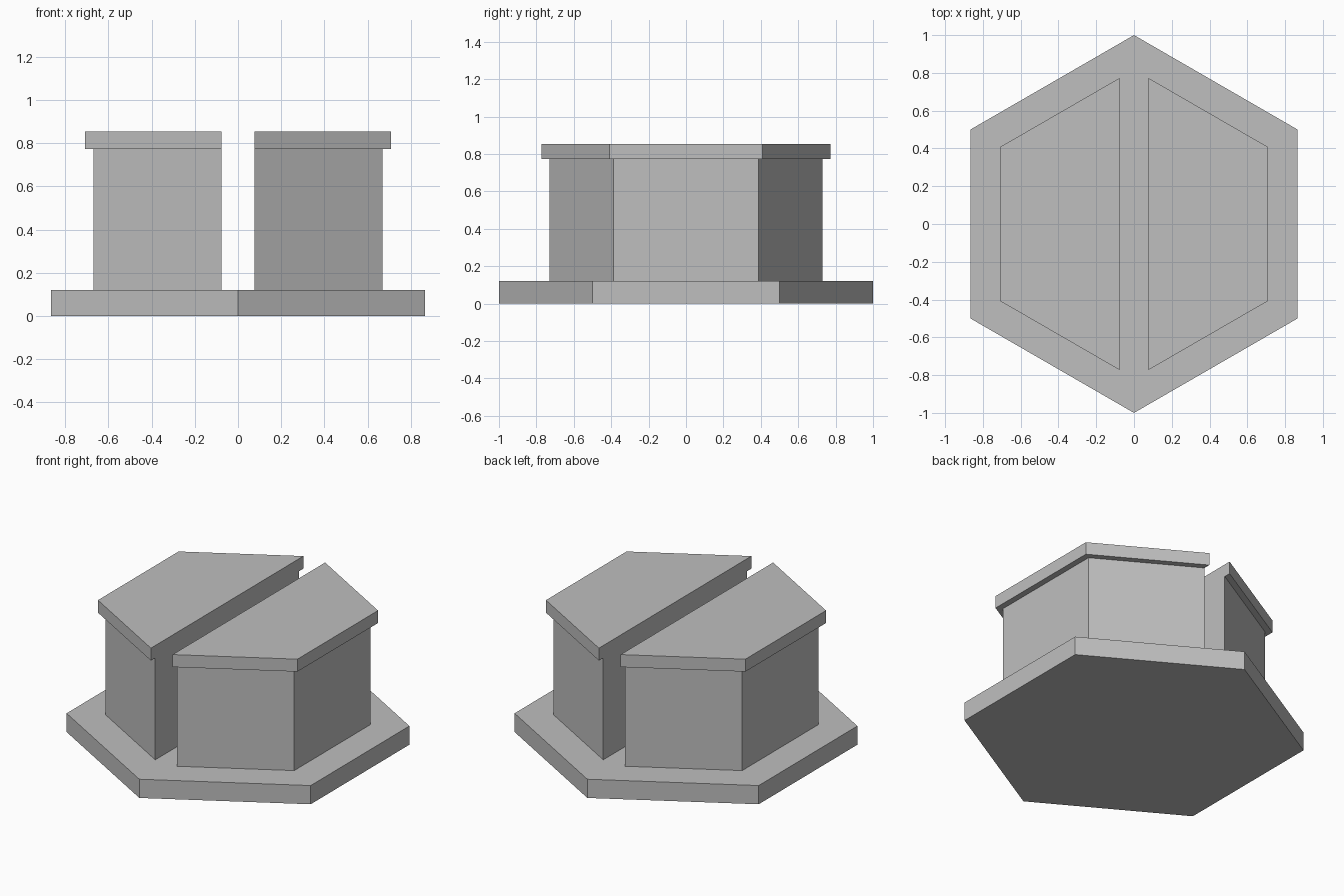
import bpy, bmesh, math
from mathutils import Vector

cube = bpy.data.objects.get("Cube")
if cube:
    bpy.data.objects.remove(cube, do_unlink=True)

GAP = 0.077  # half width of the central slot

grey = bpy.data.materials.new("plain grey")
grey.use_nodes = True
colour = (0.52, 0.52, 0.52, 1)
grey.diffuse_color = colour
grey.node_tree.nodes["Principled BSDF"].inputs["Base Color"].default_value = colour


def hex_slab(name, radius, z0, z1, side=0):
    """Hexagonal prism pointing along y; side = +1 / -1 keeps only that half."""
    bm = bmesh.new()
    ring = []
    for i in range(6):
        a = math.radians(90 + 60 * i)
        ring.append(bm.verts.new((radius * math.cos(a), radius * math.sin(a), z0)))
    base = bm.faces.new(ring)
    top = bmesh.ops.extrude_face_region(bm, geom=[base])["geom"]
    bmesh.ops.translate(bm, vec=(0, 0, z1 - z0),
                        verts=[v for v in top if isinstance(v, bmesh.types.BMVert)])
    if side:
        geom = bm.verts[:] + bm.edges[:] + bm.faces[:]
        cut = bmesh.ops.bisect_plane(bm, geom=geom, plane_co=(side * GAP, 0, 0),
                                     plane_no=Vector((-side, 0, 0)), clear_outer=True)
        edges = [e for e in cut["geom_cut"] if isinstance(e, bmesh.types.BMEdge)]
        bmesh.ops.contextual_create(bm, geom=edges)
    bmesh.ops.recalc_face_normals(bm, faces=bm.faces[:])
    mesh = bpy.data.meshes.new(name)
    bm.to_mesh(mesh)
    bm.free()
    mesh.materials.append(grey)
    obj = bpy.data.objects.new(name, mesh)
    bpy.context.collection.objects.link(obj)
    return obj


# Base plate
hex_slab("base_plate", 1.0, 0, 0.12)

# Two half-hexagon blocks, each with an overhanging cap
for label, side in (("left", 1), ("right", -1)):
    hex_slab(label + "_block", 0.773, 0.12, 0.773, side)
    hex_slab(label + "_cap", 0.817, 0.773, 0.853, side)
